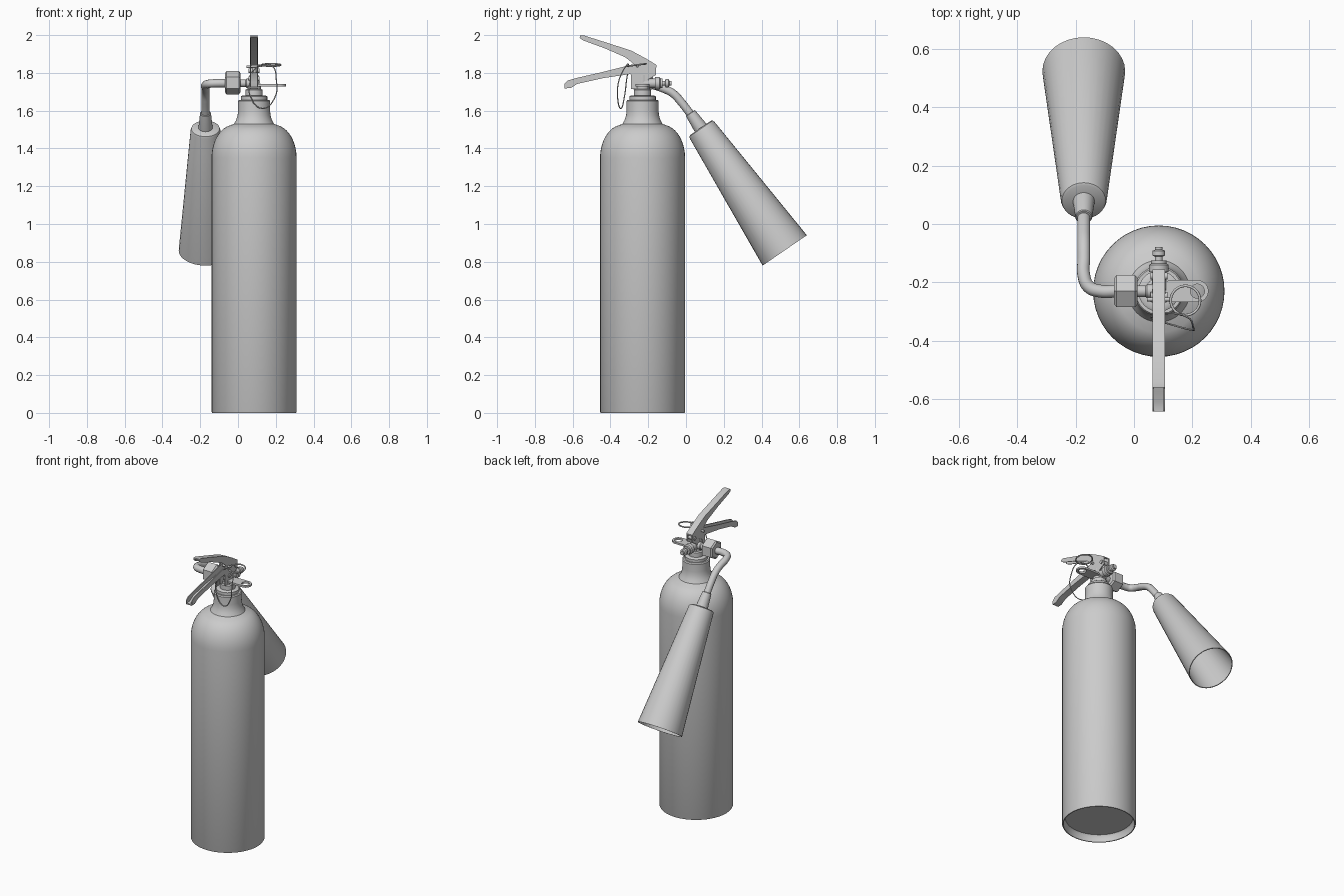
import bpy, bmesh, math
from mathutils import Vector

if "Cube" in bpy.data.objects:
    bpy.data.objects.remove(bpy.data.objects["Cube"])

CX, CY = 0.085, -0.23          # bottle axis
PX = -0.172                    # hose and horn plane


def finish(ob, angle=35):
    bpy.ops.object.select_all(action='DESELECT')
    ob.select_set(True)
    bpy.context.view_layer.objects.active = ob
    bpy.ops.object.shade_smooth_by_angle(angle=math.radians(angle))
    return ob


def mesh_object(name, bm, angle=35):
    bmesh.ops.remove_doubles(bm, verts=bm.verts, dist=1e-5)
    bmesh.ops.recalc_face_normals(bm, faces=bm.faces)
    me = bpy.data.meshes.new(name)
    bm.to_mesh(me)
    bm.free()
    ob = bpy.data.objects.new(name, me)
    bpy.context.collection.objects.link(ob)
    return finish(ob, angle)


def lathe(name, profile, origin=(0, 0, 0), axis=(0, 0, 1), seg=32, angle=35):
    """Revolve (radius, distance) points round an axis."""
    rot = Vector((0, 0, 1)).rotation_difference(Vector(axis).normalized())
    bm = bmesh.new()
    rings = []
    for r, h in profile:
        rings.append([bm.verts.new(Vector(origin) + rot @ Vector((
            r * math.cos(2 * math.pi * i / seg), r * math.sin(2 * math.pi * i / seg), h)))
            for i in range(seg)])
    for a, b in zip(rings, rings[1:]):
        for i in range(seg):
            j = (i + 1) % seg
            bm.faces.new((a[i], a[j], b[j], b[i]))
    bmesh.ops.dissolve_degenerate(bm, dist=1e-6, edges=bm.edges)
    return mesh_object(name, bm, angle)


def slab(bm, pts, x0, x1):
    """Extrude a (y, z) outline from x0 to x1."""
    a = [bm.verts.new((x0, y, z)) for y, z in pts]
    b = [bm.verts.new((x1, y, z)) for y, z in pts]
    bm.faces.new(a)
    bm.faces.new(b[::-1])
    for i in range(len(pts)):
        j = (i + 1) % len(pts)
        bm.faces.new((a[i], b[i], b[j], a[j]))


def channel(name, top, bottom, web_on_top, half=0.022, wall=0.006):
    """Folded sheet lever: two side walls joined by a web."""
    bm = bmesh.new()
    outline = top + bottom[::-1]
    slab(bm, outline, CX - half, CX - half + wall)
    slab(bm, outline, CX + half - wall, CX + half)
    edge, d = (top, -0.008) if web_on_top else (bottom, 0.008)
    slab(bm, edge + [(y, z + d) for y, z in edge[::-1]], CX - half + wall, CX + half - wall)
    return mesh_object(name, bm)


def tube(name, pts, radius, cyclic=False):
    cu = bpy.data.curves.new(name, 'CURVE')
    cu.dimensions = '3D'
    cu.bevel_depth, cu.bevel_resolution, cu.resolution_u = radius, 4, 8
    cu.use_fill_caps = not cyclic
    sp = cu.splines.new('BEZIER')
    sp.bezier_points.add(len(pts) - 1)
    for bp, p in zip(sp.bezier_points, pts):
        bp.co = p
        bp.handle_left_type = bp.handle_right_type = 'AUTO'
    sp.use_cyclic_u = cyclic
    ob = bpy.data.objects.new(name, cu)
    bpy.context.collection.objects.link(ob)
    bpy.ops.object.select_all(action='DESELECT')
    ob.select_set(True)
    bpy.context.view_layer.objects.active = ob
    bpy.ops.object.convert(target='MESH')
    return finish(bpy.context.object)


# Bottle with recessed base, domed shoulder and neck
dome = [(0.105 + 0.12 * math.cos(t), 1.35 + 0.175 * math.sin(t))
        for t in [math.radians(a) for a in range(0, 76, 8)]]
bottle = [(0, 0.045), (0.205, 0.045), (0.213, 0.035), (0.216, 0), (0.222, 0), (0.225, 0.006)]
bottle += dome + [(0.106, 1.53), (0.095, 1.55), (0.087, 1.575), (0.085, 1.6),
                  (0.085, 1.65), (0.08, 1.657), (0, 1.657)]
lathe("bottle", bottle, (CX, CY, 0), seg=48)

# Valve: collar, stem, side outlet, rear plug
lathe("valve_collar", [(0, 1.65), (0.07, 1.65), (0.07, 1.675), (0.062, 1.68), (0.046, 1.68),
                       (0.046, 1.71), (0.036, 1.715), (0.036, 1.73), (0, 1.73)], (CX, CY, 0))
lathe("valve_stem", [(0, 1.72), (0.024, 1.72), (0.024, 1.79), (0.012, 1.79), (0.012, 1.83),
                     (0, 1.83)], (CX, CY, 0), seg=24)
lathe("valve_outlet", [(0, 0), (0.024, 0), (0.024, 0.04), (0.02, 0.045), (0.02, 0.09), (0, 0.09)],
      (CX, CY, 1.745), (-1, 0, 0), 24)
lathe("rear_plug", [(0, 0), (0.024, 0), (0.024, 0.065), (0.033, 0.065), (0.033, 0.09),
                    (0.026, 0.095), (0.026, 0.105), (0.013, 0.105), (0.013, 0.118), (0.022, 0.122),
                    (0.022, 0.138), (0.013, 0.142), (0.013, 0.152), (0, 0.152)],
      (CX, CY, 1.745), (0, 1, 0), 24)

# Hex nut on the outlet, corners up and down
lathe("hose_nut", [(0, 0), (0.052, 0), (0.063, 0.008), (0.063, 0.072), (0.052, 0.08), (0, 0.08)],
      (0.012, CY, 1.748), (-1, 0, 0), 6, 20)

# Bent discharge pipe
tube("discharge_pipe", [(-0.06, CY, 1.745), (-0.115, CY, 1.745), (-0.155, -0.215, 1.742),
                        (PX, -0.175, 1.735), (PX, -0.12, 1.717), (PX, -0.07, 1.692),
                        (PX, -0.025, 1.645), (PX, 0.05, 1.545)], 0.022)

# Horn coupling and hollow horn
direction = (0, 0.566, -0.824)
lathe("horn_coupling", [(0, 0), (0.026, 0), (0.029, 0.003), (0.037, 0.09), (0.037, 0.11), (0, 0.11)],
      (PX, 0.023, 1.588), direction, 24)
lathe("horn", [(0, 0), (0.067, 0), (0.075, 0.005), (0.079, 0.016), (0.142, 0.787),
               (0.137, 0.787), (0.074, 0.02), (0, 0.02)], (PX, 0.077, 1.509), direction, 32)

# Squeeze lever, carry handle and pivot bracket
channel("squeeze_lever",
        [(-0.56, 1.998), (-0.54, 1.998), (-0.42, 1.96), (-0.29, 1.918), (-0.21, 1.875),
         (-0.156, 1.842)],
        [(-0.563, 1.985), (-0.545, 1.972), (-0.43, 1.93), (-0.32, 1.882), (-0.25, 1.825),
         (-0.16, 1.805)], True)
channel("carry_handle",
        [(-0.643, 1.742), (-0.625, 1.76), (-0.58, 1.773), (-0.44, 1.805), (-0.30, 1.84),
         (-0.215, 1.845)],
        [(-0.642, 1.718), (-0.61, 1.72), (-0.575, 1.742), (-0.44, 1.772), (-0.30, 1.793),
         (-0.215, 1.79)], False)
bm = bmesh.new()
for side in (-1, 1):
    x = CX + side * 0.019
    slab(bm, [(-0.29, 1.845), (-0.20, 1.845), (-0.158, 1.812), (-0.158, 1.79), (-0.20, 1.765),
              (-0.195, 1.715), (-0.29, 1.715)], x - 0.003, x + 0.003)
mesh_object("pivot_bracket", bm)
for name, y, z in (("rear_pivot", -0.178, 1.812), ("front_pivot", -0.245, 1.77)):
    lathe(name, [(0, -0.029), (0.012, -0.029), (0.012, 0.029), (0, 0.029)], (CX, y, z), (1, 0, 0), 16)

# Side tab: rounded plate with a round hole
bm = bmesh.new()
hx, n = 0.217, 32
rows = []
for z in (1.729, 1.741):
    inner, outer = [], []
    for i in range(n):
        a = 2 * math.pi * i / n
        c, s = math.cos(a), math.sin(a)
        inner.append(bm.verts.new((hx + 0.024 * c, CY + 0.024 * s, z)))
        # left half stretches into a straight-sided strip
        k = 1 if c > -1e-6 else min(1 / max(abs(s), 1e-6), 0.132 / 0.038 / abs(c))
        outer.append(bm.verts.new((hx + 0.038 * k * c, CY + 0.038 * k * s, z)))
    rows += [inner, outer]
for a, b in ((0, 1), (1, 3), (3, 2), (2, 0)):
    for i in range(n):
        j = (i + 1) % n
        bm.faces.new((rows[a][i], rows[a][j], rows[b][j], rows[b][i]))
mesh_object("side_tab", bm)

# Safety pin, its pull ring and the seal loop
tube("safety_pin", [(0.045, -0.258, 1.832), (0.128, -0.258, 1.838)], 0.007)
circle = [2 * math.pi * i / 12 for i in range(12)]
tube("pull_ring", [(0.176 + 0.05 * math.cos(a), -0.262 + 0.05 * math.sin(a),
                    1.842 + 0.006 * math.sin(a)) for a in circle], 0.0045, True)
tube("seal_loop", [(0.10, -0.305, 1.83), (0.066, -0.315, 1.76), (0.064, -0.325, 1.68),
                   (0.13, -0.345, 1.612), (0.195, -0.362, 1.67), (0.203, -0.355, 1.76),
                   (0.175, -0.315, 1.84)], 0.003, True)
